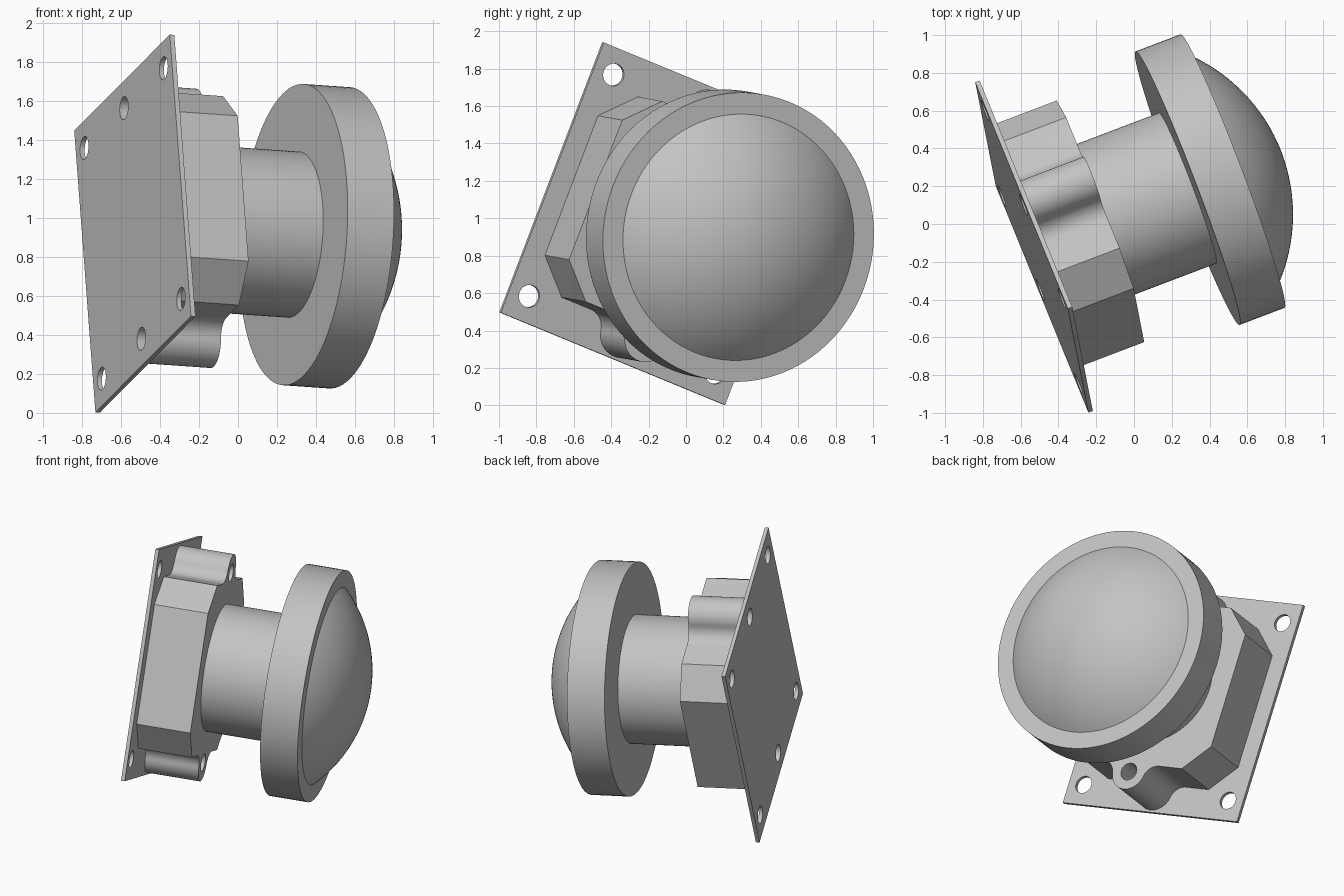
import bpy, bmesh
from math import sin, cos, asin, pi, atan2, sqrt
from mathutils import Vector, Matrix

cube = bpy.data.objects.get("Cube")
if cube:
    bpy.data.objects.remove(cube, do_unlink=True)

# Single grey material
grey = bpy.data.materials.new("plain grey")
grey.use_nodes = True
color = (0.55, 0.55, 0.55, 1)
grey.diffuse_color = color
grey.node_tree.nodes["Principled BSDF"].inputs["Base Color"].default_value = color

# Tilted frame: local x across the plate, y up the plate, z out along the barrel
axis = Vector((0.933, 0.355, -0.065)).normalized()
up = Vector((-0.07, 0.355, 0.932))
up = (up - axis * up.dot(axis)).normalized()
side = up.cross(axis)
frame = Matrix((side, up, axis)).transposed().to_4x4()
frame.translation = (-0.541, -0.124, 0.9725)


def finish(name, mesh):
    """Clean the mesh, place it in the tilted frame and shade it."""
    bm = bmesh.new()
    bm.from_mesh(mesh)
    bmesh.ops.remove_doubles(bm, verts=bm.verts, dist=1e-5)
    bmesh.ops.recalc_face_normals(bm, faces=bm.faces)
    bm.to_mesh(mesh)
    bm.free()
    mesh.materials.clear()
    mesh.materials.append(grey)
    obj = bpy.data.objects.new(name, mesh)
    bpy.context.collection.objects.link(obj)
    obj.matrix_world = frame
    bpy.ops.object.select_all(action='DESELECT')
    obj.select_set(True)
    bpy.context.view_layer.objects.active = obj
    bpy.ops.object.shade_smooth_by_angle()
    return obj


def arc(cx, cy, r, start, end, n):
    return [(cx + r * cos(start + (end - start) * i / n),
             cy + r * sin(start + (end - start) * i / n)) for i in range(n + 1)]


def slab(name, outline, holes, radius, z0, z1):
    """Extruded outline with round through-holes."""
    curve = bpy.data.curves.new(name, 'CURVE')
    curve.dimensions = '2D'
    curve.fill_mode = 'BOTH'
    curve.extrude = (z1 - z0) / 2
    for loop in [outline] + [arc(x, y, radius, 0, 2 * pi, 32)[:-1] for x, y in holes]:
        spline = curve.splines.new('POLY')
        spline.points.add(len(loop) - 1)
        for point, (x, y) in zip(spline.points, loop):
            point.co = (x, y, 0, 1)
        spline.use_cyclic_u = True
    temp = bpy.data.objects.new(name + " outline", curve)
    bpy.context.collection.objects.link(temp)
    bpy.context.view_layer.update()
    graph = bpy.context.evaluated_depsgraph_get()
    mesh = bpy.data.meshes.new_from_object(temp.evaluated_get(graph))
    bpy.data.objects.remove(temp)
    mesh.transform(Matrix.Translation((0, 0, (z0 + z1) / 2)))
    return finish(name, mesh)


def lathe(name, profile, steps=96):
    """Revolve (radius, height) points about the barrel axis."""
    bm = bmesh.new()
    verts = [bm.verts.new((r, 0, z)) for r, z in profile]
    edges = [bm.edges.new(pair) for pair in zip(verts, verts[1:])]
    bmesh.ops.spin(bm, geom=verts + edges, cent=(0, 0, 0), axis=(0, 0, 1),
                   angle=2 * pi, steps=steps)
    mesh = bpy.data.meshes.new(name)
    bm.to_mesh(mesh)
    bm.free()
    return finish(name, mesh)


# Mounting plate with six holes
hole_r, hole_y = 0.06, 0.635
w, h, thick = 0.693, 0.775, 0.025
slab("mounting_plate", [(-w, -h), (w, -h), (w, h), (-w, h)],
     [(x, y) for x in (-0.575, 0, 0.575) for y in (-hole_y, hole_y)], hole_r, 0, thick)

# Chamfered housing with a filleted screw lug at the top and bottom
half, cut, lug_r, fillet = 0.575, 0.4, 0.125, 0.1
fy = half + fillet
fx = sqrt((lug_r + fillet) ** 2 - (fy - hole_y) ** 2)
lean = atan2(fy - hole_y, fx)
upper = [(half, cut), (cut, half)]
upper += arc(fx, fy, fillet, -pi / 2, -pi + lean, 10)
upper += arc(0, hole_y, lug_r, lean, pi - lean, 28)[1:-1]
upper += arc(-fx, fy, fillet, -lean, -pi / 2, 10)
upper += [(-cut, half), (-half, cut)]
deep = 0.39
slab("housing", upper + [(-x, -y) for x, y in upper],
     [(0, hole_y), (0, -hole_y)], hole_r, thick, deep)

# Barrel and flange
back, front = 0.884, 1.139
for name, r, z0, z1 in (("barrel", 0.427, deep, back), ("flange", 0.775, back, front)):
    lathe(name, [(0, z0), (r, z0), (r, z1), (0, z1)])

# Domed cap on the flange
rim, rise = 0.66, 0.277
ball = (rim ** 2 + rise ** 2) / (2 * rise)
spread = asin(rim / ball)
lathe("dome", [(ball * sin(spread * i / 24), front + rise - ball + ball * cos(spread * i / 24))
               for i in range(25)])
